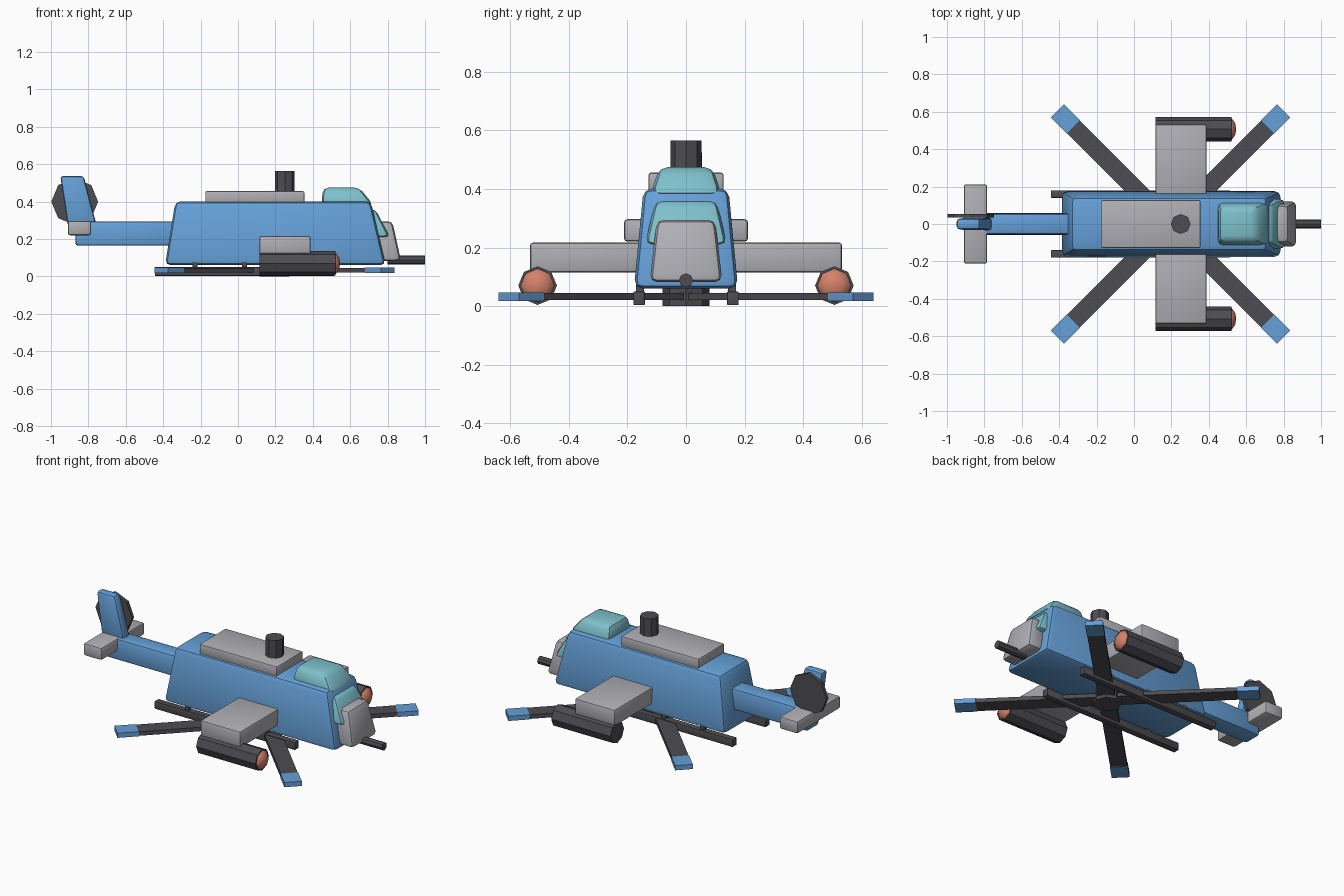
import bpy, bmesh, math
from mathutils import Matrix, Vector

if "Cube" in bpy.data.objects:
    bpy.data.objects.remove(bpy.data.objects["Cube"], do_unlink=True)


def material(name, rgb):
    m = bpy.data.materials.new(name)
    m.use_nodes = True
    col = (*rgb, 1)
    m.diffuse_color = col
    node = m.node_tree.nodes["Principled BSDF"]
    node.inputs["Base Color"].default_value = col
    node.inputs["Roughness"].default_value = 0.7
    return m


BLUE = material("hull blue", (0.13, 0.35, 0.68))
LIGHT = material("light grey", (0.43, 0.43, 0.46))
DARK = material("dark grey", (0.075, 0.075, 0.085))
GLASS = material("teal glass", (0.21, 0.53, 0.6))
ORANGE = material("warhead orange", (0.66, 0.22, 0.14))


def finish(name, bm, mat, bevel=0.0, segments=2):
    bmesh.ops.recalc_face_normals(bm, faces=bm.faces[:])
    if bevel:
        bmesh.ops.bevel(bm, geom=bm.edges[:], offset=bevel, segments=segments,
                        profile=0.5, affect='EDGES', clamp_overlap=True)
    mesh = bpy.data.meshes.new(name)
    bm.to_mesh(mesh)
    bm.free()
    mesh.materials.append(mat)
    ob = bpy.data.objects.new(name, mesh)
    bpy.context.collection.objects.link(ob)
    bpy.context.view_layer.objects.active = ob
    ob.select_set(True)
    bpy.ops.object.shade_smooth_by_angle(angle=math.radians(35))
    ob.select_set(False)
    return ob


# Box whose bottom and top each have an x range and a half width
def taper(name, mat, bottom, top, z, y=0, bevel=0.0):
    bm = bmesh.new()
    rings = []
    for (x0, x1, h), level in zip((bottom, top), z):
        rings.append([bm.verts.new((px, y + py, level)) for px, py in
                      ((x0, -h), (x1, -h), (x1, h), (x0, h))])
    low, high = rings
    bm.faces.new(low[::-1])
    bm.faces.new(high)
    for i in range(4):
        j = (i + 1) % 4
        bm.faces.new((low[i], low[j], high[j], high[i]))
    return finish(name, bm, mat, bevel)


def box(name, mat, x, half_y, z, y=0, bevel=0.0):
    return taper(name, mat, (*x, half_y), (*x, half_y), z, y, bevel)


# Cylinder running from one point to another
def rod(name, mat, start, end, radius, sides=8, turn=0.0):
    a, b = Vector(start), Vector(end)
    axis = b - a
    spin = axis.to_track_quat('Z', 'Y').to_matrix().to_4x4()
    bm = bmesh.new()
    bmesh.ops.create_cone(bm, cap_ends=True, segments=sides, radius1=radius,
                          radius2=radius, depth=axis.length,
                          matrix=Matrix.Translation((a + b) / 2) @ spin
                          @ Matrix.Rotation(turn, 4, 'Z'))
    return finish(name, bm, mat)


# Hull, engine deck and mast
taper("hull", BLUE, (-0.39, 0.79, 0.178), (-0.335, 0.71, 0.145), (0.06, 0.402), bevel=0.03)
box("engine_deck", LIGHT, (-0.175, 0.355), 0.128, (0.39, 0.456), bevel=0.008)
rod("mast", DARK, (0.25, 0, 0.44), (0.25, 0, 0.565), 0.053)

# Canopy, windscreen, nose and gun
taper("canopy", GLASS, (0.445, 0.725, 0.122), (0.455, 0.65, 0.09), (0.38, 0.475), bevel=0.028)
taper("windscreen", GLASS, (0.68, 0.812, 0.14), (0.66, 0.735, 0.105), (0.21, 0.36), bevel=0.025)
taper("nose", LIGHT, (0.74, 0.872, 0.124), (0.74, 0.825, 0.1), (0.082, 0.295), bevel=0.025)
rod("nose_gun", DARK, (0.8, 0, 0.088), (1.0, 0, 0.088), 0.024)

# Tail boom, stabiliser, fin and tail rotor
taper("tail_boom", BLUE, (-0.87, -0.34, 0.06), (-0.87, -0.34, 0.055), (0.165, 0.295), bevel=0.015)
box("stabiliser", LIGHT, (-0.91, -0.785), 0.212, (0.22, 0.297), bevel=0.012)
taper("tail_fin", BLUE, (-0.91, -0.755, 0.034), (-0.95, -0.825, 0.028), (0.27, 0.537), bevel=0.015)
rod("tail_rotor", DARK, (-0.873, 0.034, 0.4), (-0.873, 0.054, 0.4), 0.125)

# Wings, pods and skids on both sides
for side, s in (("left", 1), ("right", -1)):
    box(side + "_wing", LIGHT, (0.115, 0.388), 0.215, (0.115, 0.217), s * 0.318, 0.01)
    rod(side + "_pod", DARK, (0.115, s * 0.507, 0.07), (0.52, s * 0.507, 0.07), 0.066)
    bm = bmesh.new()
    bmesh.ops.create_uvsphere(bm, u_segments=8, v_segments=6, radius=0.065,
                              matrix=Matrix.Translation((0.5, s * 0.507, 0.07))
                              @ Matrix.Diagonal((0.72, 1, 1, 1))
                              @ Matrix.Rotation(math.pi / 2, 4, 'Y'))
    finish(side + "_pod_tip", bm, ORANGE)
    box(side + "_skid", DARK, (-0.445, 0.515), 0.02, (0.003, 0.05), s * 0.16, 0.004)
    for i in range(3):
        x = -0.23 + i * 0.265
        box(f"{side}_skid_strut_{i + 1}", DARK, (x - 0.014, x + 0.014), 0.014,
            (0.03, 0.108), s * 0.157)

# Main rotor under the hull
HUB = Matrix.Translation((0.195, 0, 0))
rod("rotor_hub", DARK, (0.195, 0, 0), (0.195, 0, 0.065), 0.08)
for i in range(4):
    place = HUB @ Matrix.Rotation(math.pi / 4 + i * math.pi / 2, 4, 'Z')
    blade = box(f"rotor_blade_{i + 1}", DARK, (0, 0.735), 0.048, (0.02, 0.045))
    tip = box(f"rotor_blade_tip_{i + 1}", BLUE, (0.735, 0.856), 0.05, (0.018, 0.047))
    for part in (blade, tip):
        part.data.transform(place)
